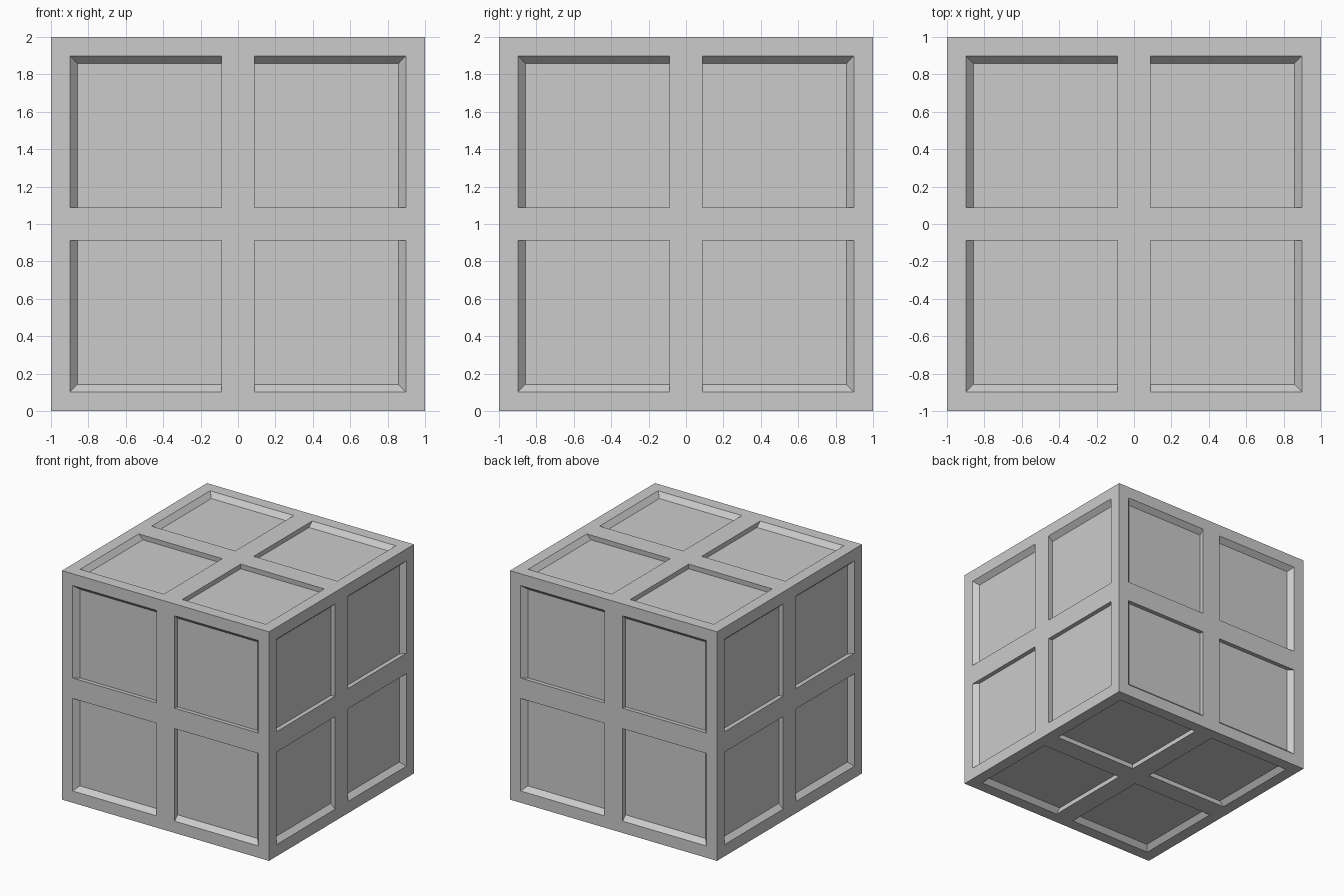
import bpy, bmesh
from mathutils import Vector

if "Cube" in bpy.data.objects:
    bpy.data.objects.remove(bpy.data.objects["Cube"])

OUTER, INNER, SHRINK = 0.897, 0.089, 0.957

bm = bmesh.new()
bmesh.ops.create_cube(bm, size=2)

# Split every side into four square cells
bmesh.ops.subdivide_edges(bm, edges=bm.edges[:], cuts=1, use_grid_fill=True)
cells = bm.faces[:]

# Flat frame around each cell
bmesh.ops.inset_individual(bm, faces=cells, thickness=0.09, depth=0)
for f in cells:
    for v in f.verts:
        for i in range(3):
            a = abs(v.co[i])
            if a < 0.999:
                v.co[i] = (OUTER if a > 0.5 else INNER) * (1 if v.co[i] > 0 else -1)

# Recessed panels, shrunk towards the cube centre
for f in cells:
    new = bmesh.ops.extrude_discrete_faces(bm, faces=[f])["faces"][0]
    for v in new.verts:
        v.co *= SHRINK

bmesh.ops.translate(bm, verts=bm.verts[:], vec=Vector((0, 0, 1)))
bmesh.ops.recalc_face_normals(bm, faces=bm.faces[:])
mesh = bpy.data.meshes.new("panelled_crate")
bm.to_mesh(mesh)
bm.free()
bpy.context.collection.objects.link(bpy.data.objects.new("panelled_crate", mesh))
